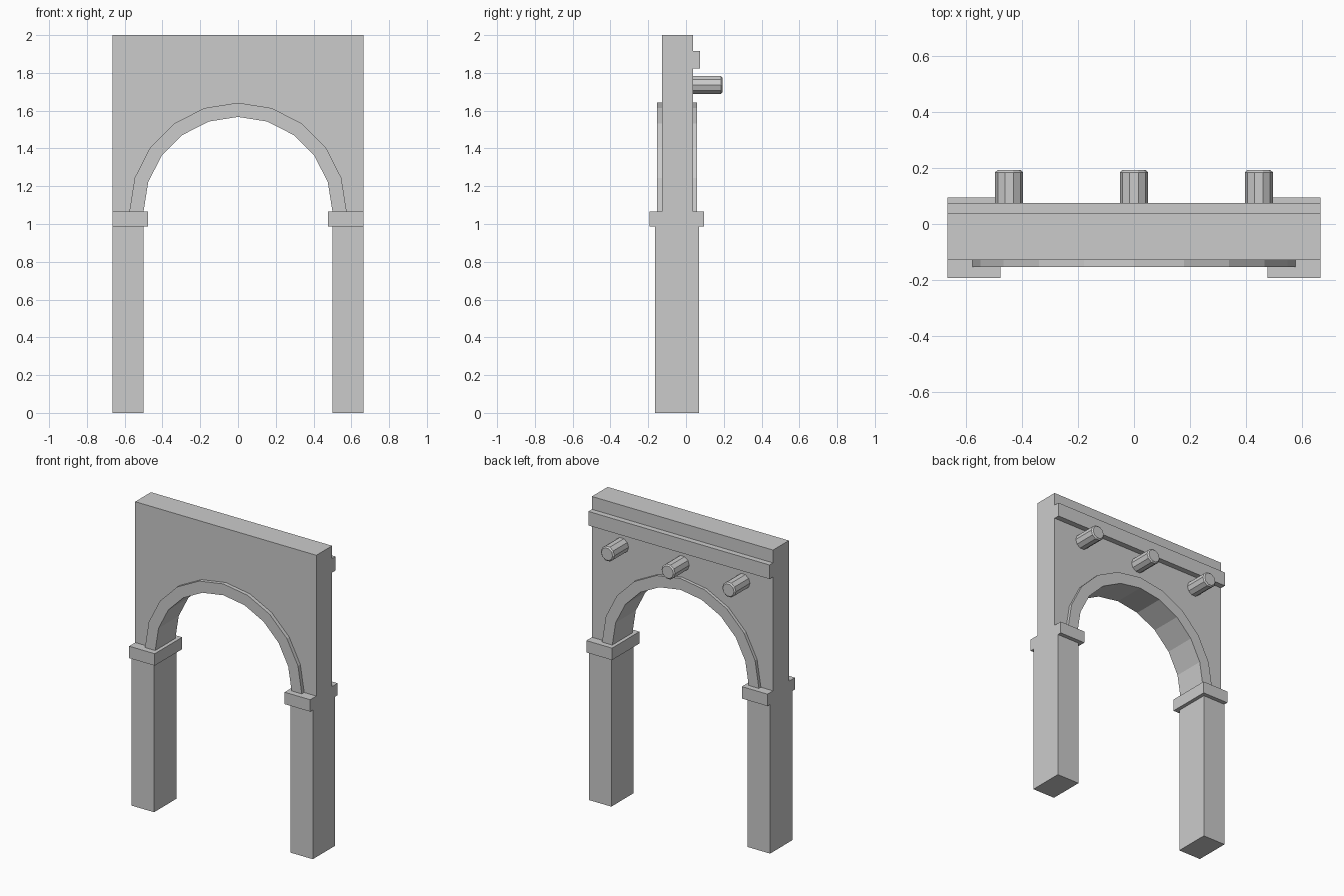
import bpy
import bmesh
from math import cos, sin, pi
from mathutils import Matrix

cube = bpy.data.objects.get("Cube")
if cube:
    bpy.data.objects.remove(cube, do_unlink=True)

HALF_W = 0.664      # half width of the gateway
SPRING = 1.067      # height where the arch starts
INNER, OUTER = 0.5, 0.575
WALL_BACK = 0.037

stone = bpy.data.materials.new("grey stone")
stone.use_nodes = True
grey = (0.6, 0.6, 0.6, 1)
stone.diffuse_color = grey
stone.node_tree.nodes["Principled BSDF"].inputs["Base Color"].default_value = grey


def finish(name, bm):
    bmesh.ops.recalc_face_normals(bm, faces=bm.faces)
    mesh = bpy.data.meshes.new(name)
    bm.to_mesh(mesh)
    bm.free()
    mesh.materials.append(stone)
    obj = bpy.data.objects.new(name, mesh)
    bpy.context.collection.objects.link(obj)
    return obj


def extrude_profile(name, points, y0, y1):
    """Extrude an x-z outline from y0 to y1."""
    bm = bmesh.new()
    face = bm.faces.new([bm.verts.new((x, y0, z)) for x, z in points])
    out = bmesh.ops.extrude_face_region(bm, geom=[face])["geom"]
    verts = [v for v in out if isinstance(v, bmesh.types.BMVert)]
    bmesh.ops.translate(bm, verts=verts, vec=(0, y1 - y0, 0))
    return finish(name, bm)


def box(name, x0, x1, y0, y1, z0, z1):
    return extrude_profile(name, [(x0, z0), (x1, z0), (x1, z1), (x0, z1)], y0, y1)


def arc(radius, steps=10):
    """Half circle from right to left over the opening."""
    return [(radius * cos(pi * i / steps), SPRING + radius * sin(pi * i / steps))
            for i in range(steps + 1)]


# Wall above the arch; its opening edge is buried inside the arch band
middle = (INNER + OUTER) / 2
outline = arc(middle) + [(-HALF_W, SPRING), (-HALF_W, 2), (HALF_W, 2), (HALF_W, SPRING)]
extrude_profile("arch_wall", outline, -0.128, WALL_BACK)

# Raised band around the opening
extrude_profile("arch_band", arc(INNER) + arc(OUTER)[::-1], -0.153, 0.058)

# Ledge along the back
box("back_ledge", -HALF_W, HALF_W, WALL_BACK, 0.074, 1.822, 1.915)

# Pillars and their capitals
for side, s in (("left", 1), ("right", -1)):
    box(side + "_pillar", s * INNER, s * HALF_W, -0.165, 0.068, 0, 0.988)
    box(side + "_capital", s * 0.476, s * HALF_W, -0.192, 0.095, 0.988, SPRING)

# Round beam ends sticking out of the back, with a chamfered tip
for name, x in (("right", -0.445), ("middle", 0), ("left", 0.445)):
    bm = bmesh.new()
    start, tip = WALL_BACK - 0.02, 0.192
    bmesh.ops.create_cone(bm, cap_ends=True, segments=10, radius1=0.05, radius2=0.05,
                          depth=tip - start, matrix=Matrix.Rotation(-pi / 2, 4, "X"))
    # Put a corner on each side of the beam
    if not any(abs(v.co.z) < 1e-4 for v in bm.verts):
        bmesh.ops.rotate(bm, verts=bm.verts, matrix=Matrix.Rotation(pi / 10, 3, "Y"))
    bmesh.ops.translate(bm, verts=bm.verts, vec=(x, (start + tip) / 2, 1.735))
    rim = [e for e in bm.edges if all(v.co.y > tip - 0.001 for v in e.verts)]
    bmesh.ops.bevel(bm, geom=rim, offset=0.008, segments=1, affect="EDGES")
    finish(name + "_beam_end", bm)
